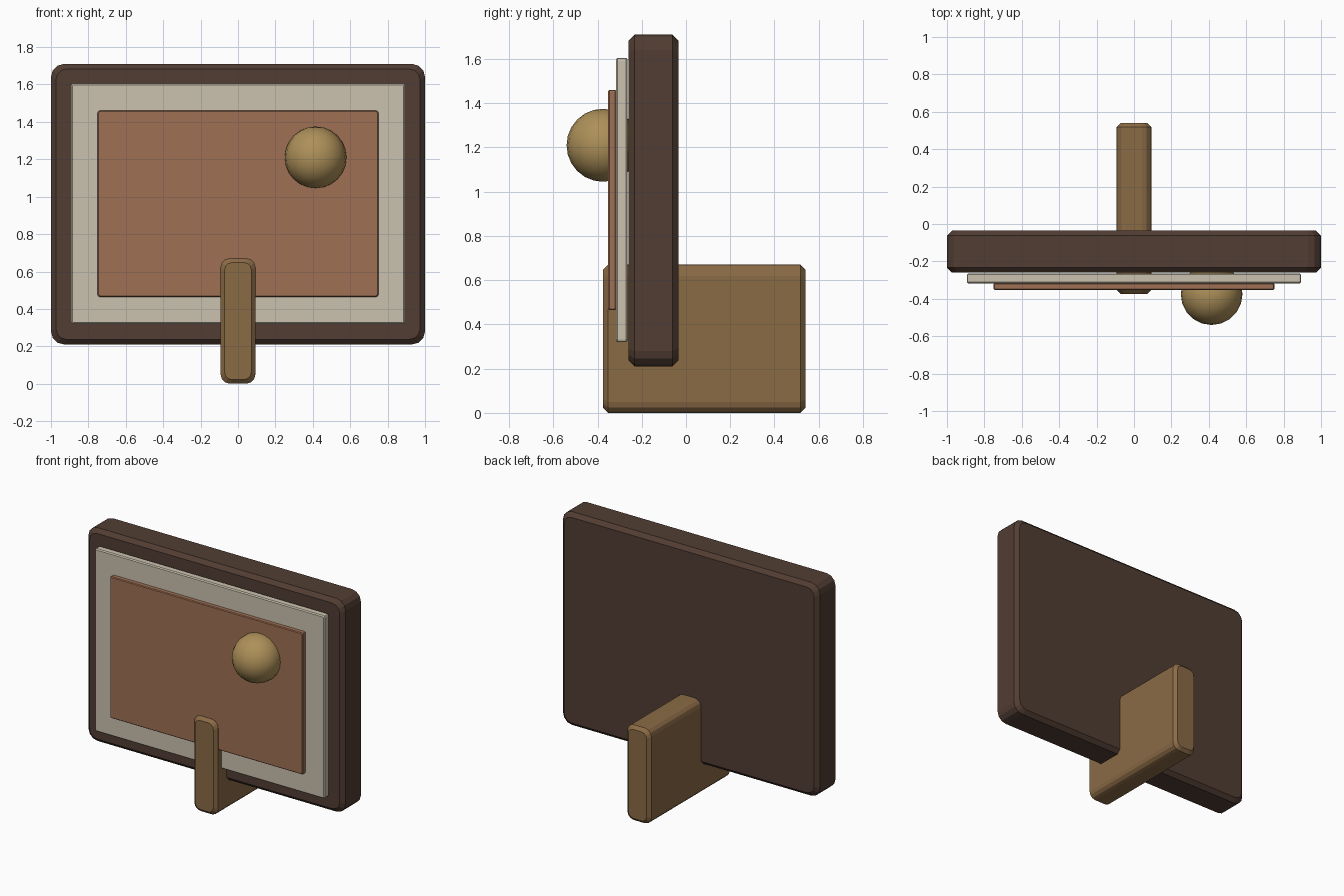
import bpy, bmesh, math

if "Cube" in bpy.data.objects:
    bpy.data.objects.remove(bpy.data.objects["Cube"])


def material(name, rgb):
    m = bpy.data.materials.new(name)
    m.diffuse_color = (*rgb, 1)
    m.use_nodes = True
    m.node_tree.nodes["Principled BSDF"].inputs["Base Color"].default_value = m.diffuse_color
    return m


def rounded_outline(hx, hz, r, seg):
    """Rounded rectangle in the XZ plane."""
    pts = []
    for q, (sx, sz) in enumerate(((1, 1), (-1, 1), (-1, -1), (1, -1))):
        for i in range(seg + 1):
            a = math.pi / 2 * (q + i / seg)
            pts.append((sx * (hx - r) + r * math.cos(a), sz * (hz - r) + r * math.sin(a)))
    return pts


def panel(name, x, y, z, radius, chamfer, mat, seg=3):
    """Rounded slab running along Y, with chamfered front and back rims."""
    hx, hz = (x[1] - x[0]) / 2, (z[1] - z[0]) / 2
    cx, cz = (x[0] + x[1]) / 2, (z[0] + z[1]) / 2
    bm = bmesh.new()
    rings = []
    for yy, c in ((y[0], chamfer), (y[0] + chamfer, 0), (y[1] - chamfer, 0), (y[1], chamfer)):
        outline = rounded_outline(hx - c, hz - c, radius - c * 0.5, seg)
        rings.append([bm.verts.new((cx + px, yy, cz + pz)) for px, pz in outline])
    n = len(rings[0])
    for a, b in zip(rings, rings[1:]):
        for i in range(n):
            j = (i + 1) % n
            bm.faces.new((a[i], a[j], b[j], b[i]))
    bm.faces.new(rings[0])
    bm.faces.new(rings[-1])
    bmesh.ops.recalc_face_normals(bm, faces=bm.faces)
    me = bpy.data.meshes.new(name)
    bm.to_mesh(me)
    bm.free()
    me.materials.append(mat)
    ob = bpy.data.objects.new(name, me)
    bpy.context.collection.objects.link(ob)
    return ob


dark = material("dark_wood", (0.083, 0.047, 0.033))
cream = material("cream", (0.60, 0.54, 0.43))
clay = material("clay", (0.35, 0.163, 0.09))
wood = material("stand_wood", (0.255, 0.145, 0.06))
gold = material("gold", (0.42, 0.28, 0.10))

# Frame, mat and picture, layered towards the front
panel("frame", (-1, 1), (-0.26, -0.035), (0.21, 1.71), 0.07, 0.027, dark)
panel("mat_board", (-0.893, 0.893), (-0.317, -0.264), (0.32, 1.605), 0.012, 0.007, cream, 2)
panel("picture", (-0.75, 0.75), (-0.352, -0.315), (0.465, 1.46), 0.01, 0.005, clay, 2)

# Upright stand block passing through the frame
panel("stand", (-0.093, 0.093), (-0.375, 0.54), (0, 0.67), 0.05, 0.022, wood)

# Raised round ornament
bpy.ops.mesh.primitive_uv_sphere_add(segments=20, ring_count=12, radius=0.165,
                                     location=(0.415, -0.375, 1.21))
ball = bpy.context.object
ball.name = "round_ornament"
ball.data.materials.append(gold)
bpy.ops.object.shade_smooth_by_angle(angle=math.radians(40))
